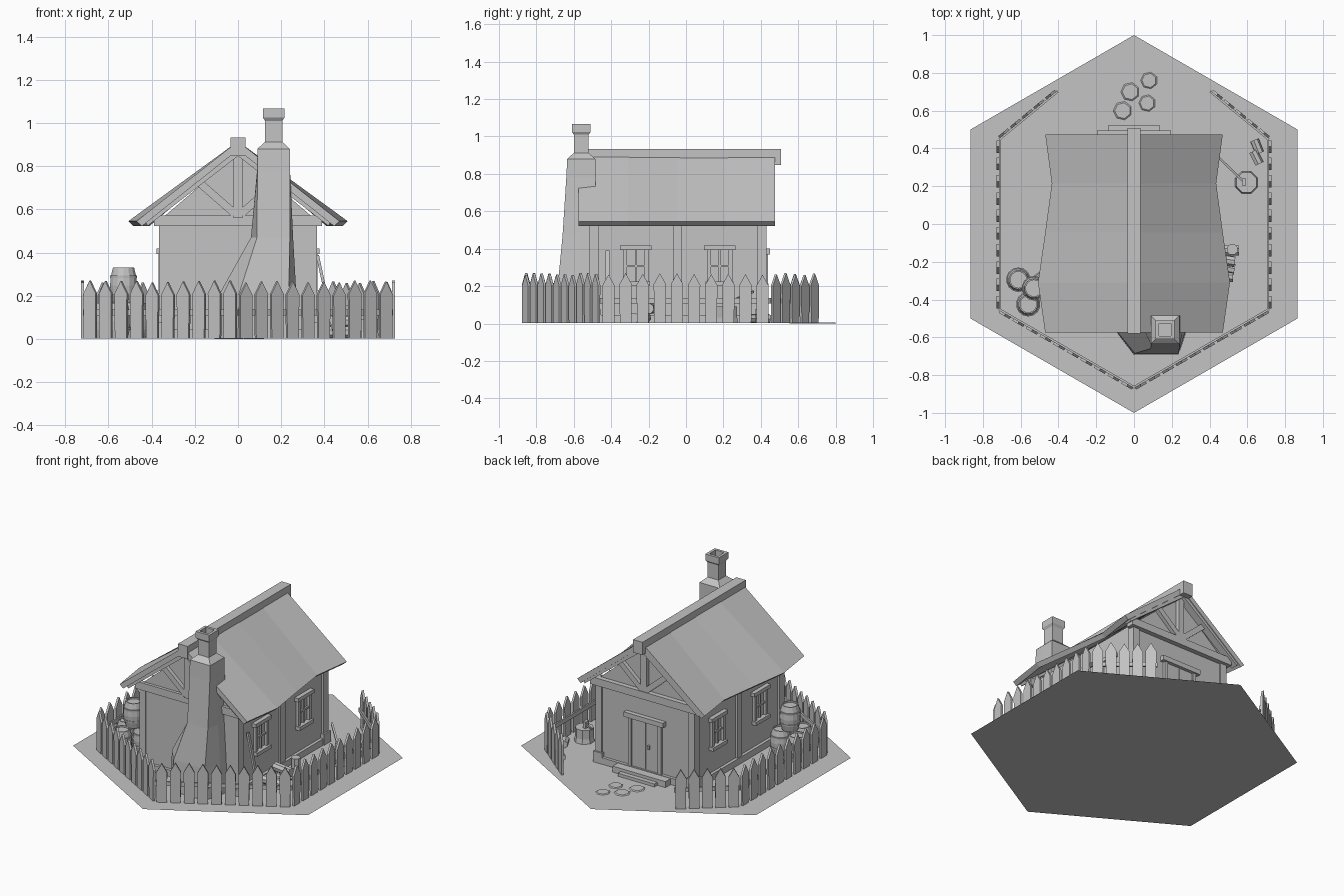
import bpy, bmesh, math, random
from mathutils import Vector, Matrix

random.seed(4)
if "Cube" in bpy.data.objects:
    bpy.data.objects.remove(bpy.data.objects["Cube"])

mat = bpy.data.materials.new("plain grey")
mat.use_nodes = True
GREY = (0.55, 0.55, 0.55, 1)
mat.diffuse_color = GREY
mat.node_tree.nodes["Principled BSDF"].inputs["Base Color"].default_value = GREY
FLOOR = 0.002


def finish(name, bm):
    bmesh.ops.recalc_face_normals(bm, faces=bm.faces)
    mesh = bpy.data.meshes.new(name)
    bm.to_mesh(mesh)
    bm.free()
    mesh.materials.append(mat)
    ob = bpy.data.objects.new(name, mesh)
    bpy.context.collection.objects.link(ob)
    return ob


def loft(name, rings):
    """Skin a list of equal-length rings and close both ends."""
    bm = bmesh.new()
    loops = [[bm.verts.new(p) for p in ring] for ring in rings]
    n = len(loops[0])
    for a, b in zip(loops, loops[1:]):
        for i in range(n):
            j = (i + 1) % n
            bm.faces.new((a[i], a[j], b[j], b[i]))
    bm.faces.new(loops[0][::-1])
    bm.faces.new(loops[-1])
    return finish(name, bm)


def box(name, x0, x1, y0, y1, z0, z1):
    ring = lambda z: [(x0, y0, z), (x1, y0, z), (x1, y1, z), (x0, y1, z)]
    return loft(name, [ring(z0), ring(z1)])


def beam(name, a, b, wide, deep, side=(0, 1, 0)):
    """Rectangular bar from a to b; deep is measured along side."""
    a, b, s = Vector(a), Vector(b), Vector(side)
    w = (b - a).cross(s).normalized() * wide / 2
    d = s * deep / 2
    return loft(name, [[p - w - d, p + w - d, p + w + d, p - w + d] for p in (a, b)])


def turned(name, base, axis, profile, sides):
    """Solid of revolution along axis from (radius, height) pairs."""
    rot = Vector((0, 0, 1)).rotation_difference(Vector(axis)).to_matrix()
    rings = [[Vector(base) + rot @ Vector((r * math.cos(t), r * math.sin(t), h))
              for t in (math.tau * (i + 0.5) / sides for i in range(sides))]
             for r, h in profile]
    return loft(name, rings)


# Hexagonal ground
bm = bmesh.new()
bm.faces.new([bm.verts.new((math.sin(k * math.pi / 3), math.cos(k * math.pi / 3), 0))
              for k in range(6)])
finish("ground", bm)

# House walls with gables
FRONT, BACK, HALF = -0.51, 0.42, 0.35
gable = [(-HALF, FLOOR), (HALF, FLOOR), (HALF, 0.56), (0, 0.86), (-HALF, 0.56)]
loft("walls", [[(x, y, z) for x, z in gable] for y in (FRONT, BACK)])
box("base_plate", -0.37, 0.37, FRONT - 0.02, BACK + 0.02, FLOOR, 0.045)

# Roof with uneven eaves
rows = [(-0.575, 0.47), (-0.31, 0.508), (-0.045, 0.47), (0.215, 0.435), (0.475, 0.47)]
loft("roof", [[(-e, y, 0.545), (0, y, 0.915), (e, y, 0.545),
               (e - 0.025, y, 0.522), (0, y, 0.875), (0.025 - e, y, 0.522)]
              for y, e in rows])
box("ridge_beam", -0.035, 0.035, -0.58, 0.508, 0.848, 0.933)

# Gable timbers at both ends
for y, out, end in ((FRONT, -1, "front"), (BACK, 1, "back")):
    yc = y + out * 0.012
    box(end + "_tie_beam", -0.39, 0.39, y - 0.02, y + 0.02 + out * 0.012, 0.522, 0.572)
    beam(end + "_king_post", (0, yc, 0.56), (0, yc, 0.86), 0.042, 0.03)
    for s in (-1, 1):
        beam(end + "_strut", (s * 0.015, yc, 0.58), (s * 0.175, yc, 0.72), 0.036, 0.028)
        beam(end + "_rafter", (s * 0.43, y + out * 0.025, 0.54),
             (0, y + out * 0.025, 0.872), 0.04, 0.05)

# Corner posts, middle posts and side windows
for s, side in ((-1, "right"), (1, "left")):
    for y in (FRONT + 0.02, BACK - 0.015):
        xs = sorted((s * 0.32, s * 0.366))
        box(side + "_corner_post", *xs, y - 0.026, y + 0.026, FLOOR, 0.54)
        xs = sorted((s * 0.312, s * 0.376))
        box(side + "_post_foot", *xs, y - 0.036, y + 0.036, FLOOR, 0.075)
    xs = sorted((s * 0.34, s * 0.364))
    box(side + "_middle_post", *xs, -0.07, -0.022, FLOOR, 0.55)
    for y in (-0.268, 0.18):
        def part(name, reach, y0, y1, z0, z1):
            xs = sorted((s * 0.34, s * reach))
            box(side + "_window_" + name, *xs, y + y0, y + y1, z0, z1)
        part("lintel", 0.378, -0.084, 0.084, 0.393, 0.418)
        part("sill", 0.382, -0.075, 0.075, 0.2, 0.224)
        for k in (-0.058, 0.058):
            part("jamb", 0.368, k - 0.011, k + 0.011, 0.22, 0.395)
        part("mullion", 0.362, -0.006, 0.006, 0.22, 0.395)
        part("crossbar", 0.362, -0.05, 0.05, 0.302, 0.314)

# Back door with frame and steps
box("door", -0.1, 0.1, BACK, BACK + 0.008, 0.04, 0.37)
box("door_seam", -0.004, 0.004, BACK, BACK + 0.011, 0.05, 0.36)
for s in (-1, 1):
    box("door_jamb", *sorted((s * 0.098, s * 0.122)), BACK - 0.01, BACK + 0.018, 0.03, 0.372)
box("door_lintel", -0.145, 0.145, BACK - 0.01, BACK + 0.03, 0.368, 0.4)
box("door_handle", -0.035, -0.022, BACK, BACK + 0.022, 0.19, 0.215)
box("upper_step", -0.195, 0.195, BACK, 0.495, FLOOR, 0.042)
box("lower_step", -0.135, 0.135, 0.49, 0.525, FLOOR, 0.022)

# Chimney breast: back-left, front-left, front-right, back-right edges per level
levels = [(FLOOR, -0.09, 0.0, 0.235, 0.275, -0.692), (0.21, -0.085, 0.005, 0.235, 0.27, -0.685),
          (0.47, 0.06, 0.088, 0.24, 0.255, -0.66), (0.78, 0.088, 0.09, 0.24, 0.241, -0.64),
          (0.88, 0.09, 0.09, 0.24, 0.24, -0.635)]
loft("chimney_breast", [[(a, -0.485, z), (a, -0.575, z), (b, f, z), (c, f, z),
                         (d, -0.575, z), (d, -0.485, z)] for z, a, b, c, d, f in levels])

# Chimney stack with hollow cap
stack = [(0.075, 0.88), (0.04, 0.912), (0.04, 1.01), (0.05, 1.025),
         (0.05, 1.067), (0.032, 1.067), (0.032, 0.96)]
loft("chimney_stack", [[(0.165 + u * r, -0.56 + v * r, z)
                        for u, v in ((-1, -1), (1, -1), (1, 1), (-1, 1))] for r, z in stack])

# Picket fence along each run
corners = [(-0.41, 0.71), (-0.72, 0.455), (-0.72, -0.46), (0, -0.875),
           (0.72, -0.46), (0.72, 0.455), (0.41, 0.71)]
for (p, q), count in zip(zip(corners, corners[1:]), (5, 10, 10, 10, 10, 5)):
    p, q = Vector((*p, 0)), Vector((*q, 0))
    along = (q - p).normalized()
    out = Vector((along.y, -along.x, 0))
    beam("fence_rail", p - out * 0.01 + Vector((0, 0, 0.122)),
         q - out * 0.01 + Vector((0, 0, 0.122)), 0.028, 0.012, out)
    for i in range(count):
        c = p.lerp(q, (i + 0.5) / count)
        top = 0.265 + random.uniform(-0.006, 0.006)
        shape = [(-0.031, FLOOR), (0.031, FLOOR), (0.033, top - 0.06), (0, top), (-0.033, top - 0.06)]
        loft("fence_picket", [[c + along * u + out * d + Vector((0, 0, z)) for u, z in shape]
                              for d in (-0.007, 0.007)])

# Stacked barrels
barrel = [(0.05, 0), (0.061, 0.045), (0.064, 0.082), (0.061, 0.12), (0.05, 0.165),
          (0.043, 0.165), (0.043, 0.155)]
for x, y, z in ((-0.612, -0.295, FLOOR), (-0.56, -0.425, FLOOR),
                (-0.478, -0.315, FLOOR), (-0.53, -0.34, 0.166)):
    turned("barrel", (x, y, z), (0, 0, 1), barrel, 14)
    for h in (0.04, 0.115):
        turned("barrel_hoop", (x, y, z + h), (0, 0, 1), [(0.064, 0), (0.065, 0.012)], 14)

# Chopping block with axe
turned("chopping_block", (0.595, 0.22, FLOOR), (0, 0, 1), [(0.064, 0), (0.058, 0.03), (0.058, 0.09)], 8)
beam("axe_handle", (0.44, 0.36, 0.17), (0.585, 0.22, 0.11), 0.012, 0.012, (0, 0, 1))
box("axe_head", 0.572, 0.592, 0.205, 0.24, 0.08, 0.135)

# Split logs on the ground and against the wall
for x, y, dx, dy in ((0.63, 0.385, 0.5, -1), (0.665, 0.375, -0.4, 1)):
    turned("loose_log", (x, y, 0.027), Vector((dx, dy, 0)).normalized(), [(0.024, 0), (0.024, 0.075)], 7)
for y, z, x, slant in ((-0.28, 0.03, 0.39, 0), (-0.215, 0.03, 0.4, -0.2), (-0.14, 0.03, 0.42, 0),
                       (-0.18, 0.08, 0.4, -0.15)):
    turned("stacked_log", (x, y, z), Vector((1, slant, 0)).normalized(), [(0.029, 0), (0.029, 0.135)], 8)
turned("upright_log", (0.52, -0.135, 0.055), (0, 0, 1), [(0.03, 0), (0.03, 0.1)], 8)

# Leaning plank
beam("leaning_plank", (0.45, -0.42, 0.006), (0.368, -0.42, 0.388), 0.014, 0.02)

# Path stones
for x, y, r in ((-0.06, 0.6, 0.05), (0.07, 0.64, 0.045), (-0.02, 0.7, 0.05), (0.08, 0.76, 0.045)):
    turned("path_stone", (x, y, 0), (0, 0, 1), [(r, 0), (r * 0.85, 0.005)], 7)
